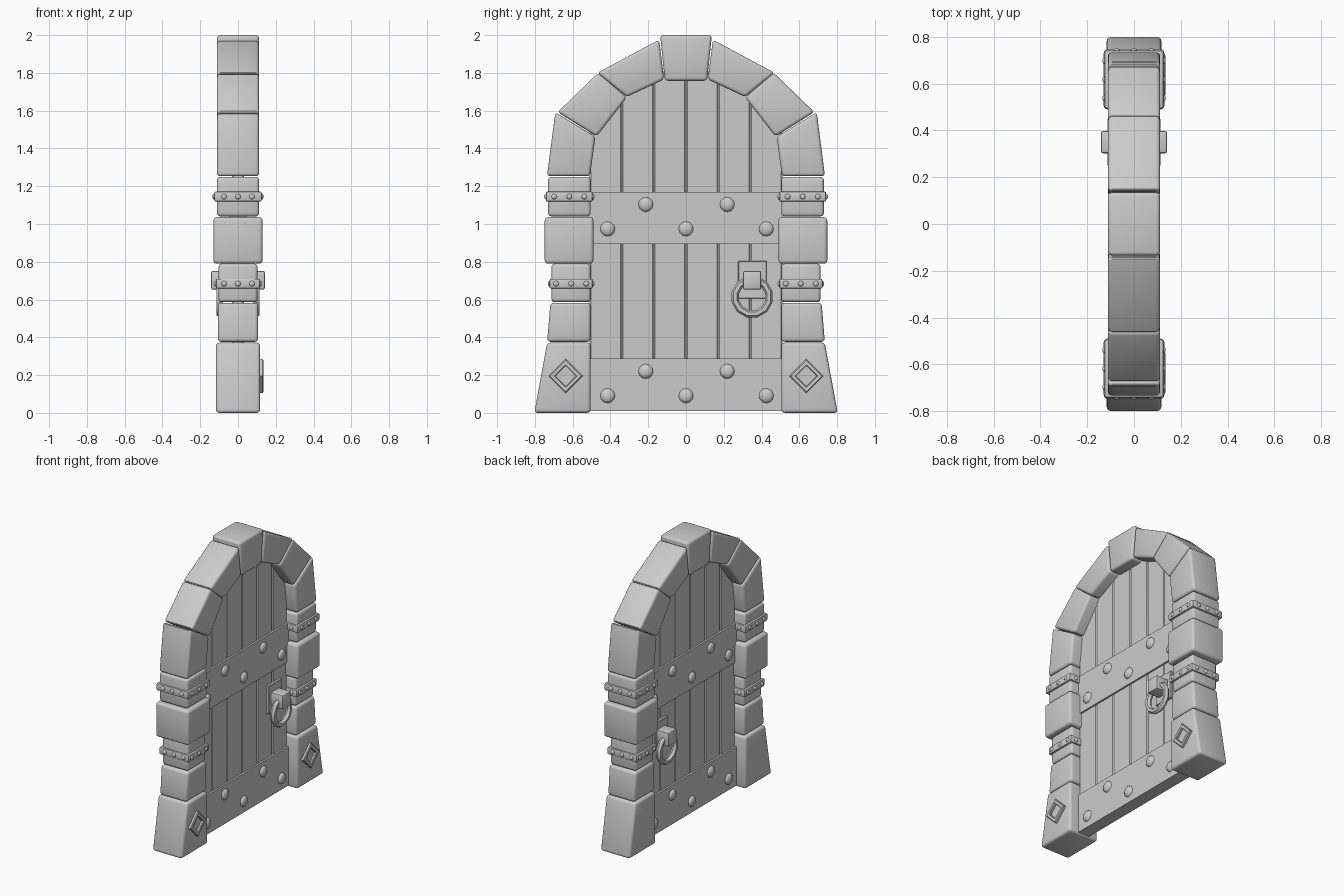
import bpy, bmesh, math
from mathutils import Matrix, Vector

if "Cube" in bpy.data.objects:
    bpy.data.objects.remove(bpy.data.objects["Cube"])


def finish(name, bm, angle=35):
    bmesh.ops.recalc_face_normals(bm, faces=bm.faces)
    me = bpy.data.meshes.new(name)
    bm.to_mesh(me)
    bm.free()
    ob = bpy.data.objects.new(name, me)
    bpy.context.collection.objects.link(ob)
    me.shade_smooth()
    me.set_sharp_from_angle(angle=math.radians(angle))
    return ob


def prism(name, pts, x0, x1, bevel=0.0, seg=3):
    """Extrude a (y, z) outline along x and round its edges."""
    bm = bmesh.new()
    a = [bm.verts.new((x0, y, z)) for y, z in pts]
    f = bm.faces.new(a)
    r = bmesh.ops.extrude_face_region(bm, geom=[f])
    bmesh.ops.translate(bm, vec=(x1 - x0, 0, 0),
                        verts=[v for v in r["geom"] if isinstance(v, bmesh.types.BMVert)])
    bmesh.ops.recalc_face_normals(bm, faces=bm.faces)
    if bevel:
        bmesh.ops.bevel(bm, geom=bm.edges[:], offset=bevel, segments=seg,
                        profile=0.5, affect='EDGES')
    return finish(name, bm)


def rect(y0, y1, z0, z1):
    return [(y0, z0), (y1, z0), (y1, z1), (y0, z1)]


def dome(name, pos, normal, radius, height, seg=12):
    """Half-sphere rivet head sitting on a surface."""
    bm = bmesh.new()
    bmesh.ops.create_uvsphere(bm, u_segments=seg, v_segments=8, radius=1)
    bmesh.ops.delete(bm, geom=[v for v in bm.verts if v.co.z < -0.01], context='VERTS')
    rot = Vector((0, 0, 1)).rotation_difference(Vector(normal)).to_matrix().to_4x4()
    m = Matrix.Translation(pos) @ rot @ Matrix.Diagonal((radius, radius, height, 1))
    bmesh.ops.transform(bm, matrix=m, verts=bm.verts)
    return finish(name, bm, 60)


# Stone outlines for one side: (name, half depth, outline)
stones = [
    ("base_stone", 0.117, [(0.505, 0), (0.803, 0), (0.735, 0.372), (0.505, 0.372)]),
    ("lower_stone", 0.107, [(0.505, 0.376), (0.735, 0.376), (0.718, 0.583), (0.505, 0.583)]),
    ("lower_banded_stone", 0.103, rect(0.505, 0.712, 0.586, 0.79)),
    ("middle_stone", 0.13, rect(0.49, 0.748, 0.79, 1.036)),
    ("upper_banded_stone", 0.112, rect(0.505, 0.73, 1.04, 1.25)),
    ("arch_foot_stone", 0.112, [(0.508, 1.253), (0.736, 1.253), (0.692, 1.592), (0.48, 1.463)]),
    ("arch_low_stone", 0.112, [(0.473, 1.463), (0.68, 1.592), (0.465, 1.80), (0.313, 1.67)]),
    ("arch_high_stone", 0.112, [(0.313, 1.673), (0.47, 1.80), (0.142, 1.976), (0.116, 1.765)]),
]
for s, side in ((1, "right"), (-1, "left")):
    for name, hx, pts in stones:
        prism(f"{name}_{side}", [(s * y, z) for y, z in pts], -hx, hx, 0.018)

    # Metal bands around the pillars, with small rivets
    for tag, y0, y1, zc, hx in (("lower", 0.494, 0.722, 0.684, 0.117),
                                ("upper", 0.494, 0.742, 1.145, 0.126)):
        prism(f"{tag}_band_{side}", rect(s * y0, s * y1, zc - 0.026, zc + 0.026), -hx, hx, 0.008, 2)
        yc = (y0 + y1) / 2
        for k in (-1, 0, 1):
            for d in (1, -1):
                dome("band_rivet", (d * hx, s * (yc + k * 0.08), zc), (d, 0, 0), 0.015, 0.009, 8)
            dome("band_rivet", (k * 0.074, s * y1, zc), (0, s, 0), 0.015, 0.009, 8)
            if k:
                dome("band_rivet", (k * 0.074, s * y0, zc), (0, -s, 0), 0.015, 0.009, 8)

    # Diamond ornament: raised frame on the +x face of the base stone
    bm = bmesh.new()
    loops = []
    for x, r in ((0.11, 0.09), (0.13, 0.09), (0.135, 0.083), (0.135, 0.06), (0.13, 0.055), (0.119, 0.055)):
        loops.append([bm.verts.new((x, s * 0.637 + r * c, 0.195 + r * d))
                      for c, d in ((1, 0), (0, 1), (-1, 0), (0, -1))])
    for a, b in zip(loops, loops[1:]):
        for i in range(4):
            j = (i + 1) % 4
            bm.faces.new((a[i], a[j], b[j], b[i]))
    bm.faces.new(loops[-1])
    finish(f"diamond_ornament_{side}", bm)

prism("keystone", [(-0.112, 1.758), (0.112, 1.758), (0.137, 2.0), (-0.137, 2.0)], -0.112, 0.112, 0.018)

# Door planks, tops tucked behind the arch
tops = [1.83, 1.80, 1.72, 1.49]
for i in range(3):
    for s in (1, -1):
        y0, y1 = i * 0.17, (i + 1) * 0.17
        prism(f"door_plank_{i + 1}", [(s * y0, 0.02), (s * y1, 0.02), (s * y1, tops[i + 1]), (s * y0, tops[i])],
              -0.032, 0.032, 0.007, 1)

# Cross bars with large rivets on both faces
for name, z0, z1 in (("bottom_bar", 0.01, 0.288), ("middle_bar", 0.893, 1.17)):
    prism(name, rect(-0.52, 0.52, z0, z1), -0.045, 0.045)
    for y, dz in ((-0.213, 0.21), (0.218, 0.21), (-0.415, 0.081), (0, 0.081), (0.425, 0.081)):
        for d in (1, -1):
            dome("bar_rivet", (d * 0.045, y, z0 + dz), (d, 0, 0), 0.039, 0.02)

# Handles on both faces: plate, bracket block, ring
for d, side in ((1, "right"), (-1, "left")):
    prism(f"handle_plate_{side}", rect(0.276, 0.427, 0.605, 0.805), d * 0.02, d * 0.05, 0.004, 1)
    prism(f"handle_bracket_{side}", rect(0.302, 0.398, 0.652, 0.752), d * 0.04, d * 0.142, 0.01, 2)
    bm = bmesh.new()
    n, m = 12, 6
    rings = []
    for i in range(n):
        a = math.tau * (i + 0.5) / n
        ring = []
        for j in range(m):
            b = math.tau * j / m
            r = 0.092 + 0.02 * math.cos(b)
            ring.append(bm.verts.new((d * 0.096 + 0.02 * math.sin(b),
                                      0.35 + r * math.cos(a), 0.614 + r * math.sin(a))))
        rings.append(ring)
    for i in range(n):
        p, q = rings[i], rings[(i + 1) % n]
        for j in range(m):
            k = (j + 1) % m
            bm.faces.new((p[j], p[k], q[k], q[j]))
    finish(f"handle_ring_{side}", bm)
